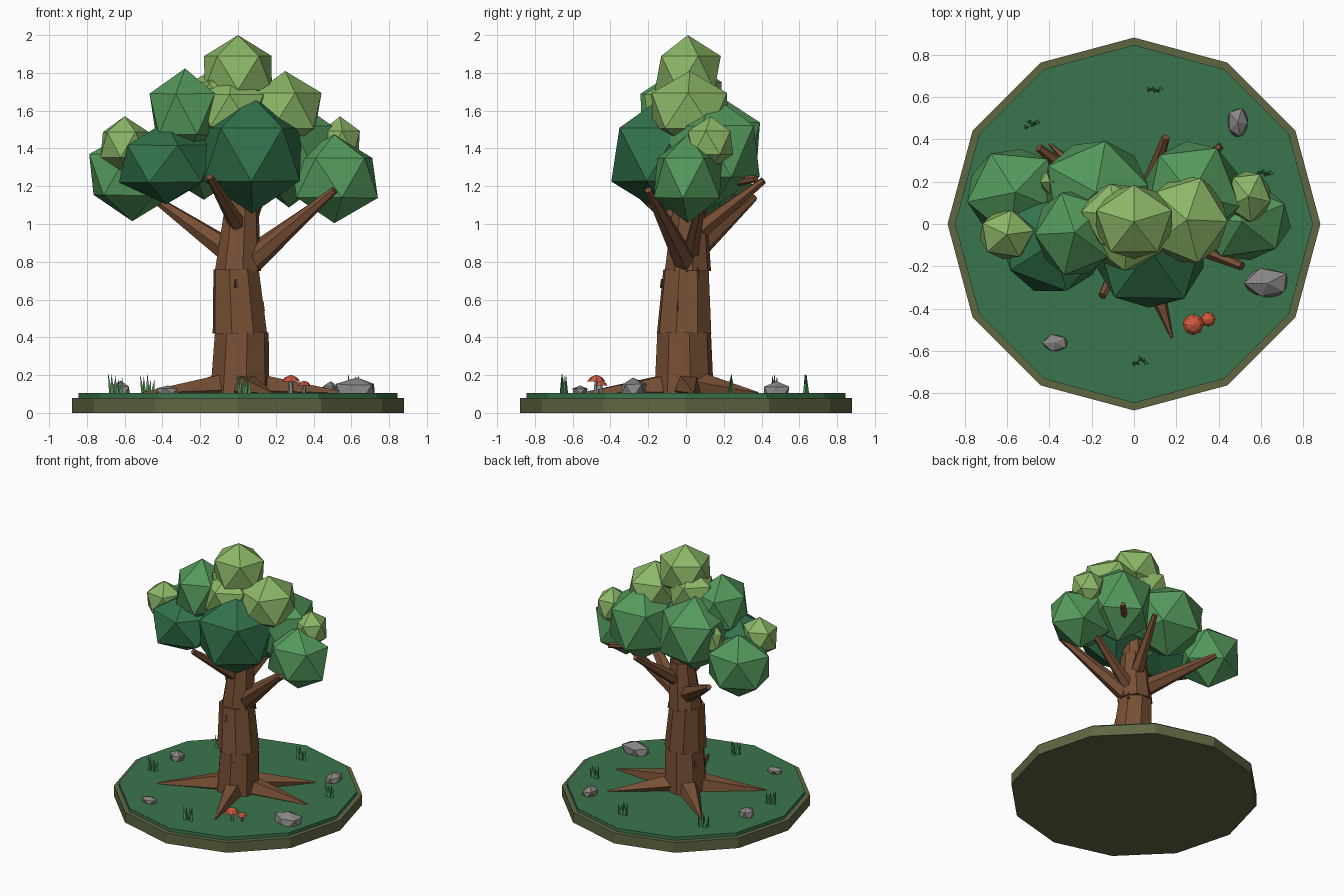
import bpy, bmesh, math, random
from mathutils import Vector, Matrix

random.seed(4)
cube = bpy.data.objects.get("Cube")
if cube:
    bpy.data.objects.remove(cube, do_unlink=True)


def material(name, r, g, b):
    """Flat material from 0-255 display values, stored linear."""
    lin = [((c / 255 + 0.055) / 1.055) ** 2.4 for c in (r, g, b)] + [1]
    m = bpy.data.materials.new(name)
    m.use_nodes = True
    m.diffuse_color = lin
    m.node_tree.nodes["Principled BSDF"].inputs["Base Color"].default_value = lin
    return m


DARK = material("dark leaf green", 50, 114, 76)
MID = material("leaf green", 84, 153, 92)
LIGHT = material("light leaf green", 140, 183, 103)
GROUND = material("ground green", 57, 117, 76)
RIM = material("olive earth", 94, 103, 66)
BARK = material("bark brown", 120, 80, 53)
NOTCH = material("dark bark", 88, 58, 40)
STONE = material("stone grey", 135, 134, 132)
CAP = material("mushroom red", 206, 88, 64)
STEM = material("mushroom stem", 134, 140, 138)


def finish(name, bm, mat):
    bmesh.ops.recalc_face_normals(bm, faces=bm.faces)
    me = bpy.data.meshes.new(name)
    bm.to_mesh(me)
    bm.free()
    me.materials.append(mat)
    ob = bpy.data.objects.new(name, me)
    bpy.context.collection.objects.link(ob)


def ring(bm, centre, r, sides, axis, turn):
    rot = Vector((0, 0, 1)).rotation_difference(Vector(axis))
    pts = []
    for i in range(sides):
        a = turn + math.tau * i / sides
        pts.append(Vector(centre) + rot @ Vector((r * math.cos(a), r * math.sin(a), 0)))
    return [bm.verts.new(p) for p in pts]


def tube(name, stations, sides, mat, axis=(0, 0, 1), turn=0.0):
    """Loft closed rings through (centre, radius) stations."""
    bm = bmesh.new()
    rings = [ring(bm, c, r, sides, axis, turn) for c, r in stations]
    for lo, hi in zip(rings, rings[1:]):
        for i in range(sides):
            j = (i + 1) % sides
            bm.faces.new((lo[i], lo[j], hi[j], hi[i]))
    bm.faces.new(rings[0][::-1])
    bm.faces.new(rings[-1])
    finish(name, bm, mat)


def limb(name, start, end, r0, r1, sides=6):
    axis = (Vector(end) - Vector(start)).normalized()
    tube(name, [(start, r0), (end, r1)], sides, BARK, axis)


def blob(name, centre, radii, mat, turn=0.0, jitter=0.0):
    """Low-poly icosahedron lump."""
    bm = bmesh.new()
    bmesh.ops.create_icosphere(bm, subdivisions=1, radius=1)
    for v in bm.verts:
        v.co *= 1 + random.uniform(-jitter, jitter)
    bm.transform(Matrix.Translation(centre) @ Matrix.Diagonal((*radii, 1))
                 @ Matrix.Rotation(turn, 4, 'Z'))
    finish(name, bm, mat)


# Island
tube("earth_base", [((0, 0, 0), .88), ((0, 0, .08), .88)], 12, RIM)
tube("grass_top", [((0, 0, .08), .845), ((0, 0, .105), .845)], 12, GROUND)

# Trunk in slightly offset segments
tube("trunk_lower", [((.01, -.01, .1), .16), ((.02, -.01, .425), .145)], 8, BARK, turn=.2)
tube("trunk_middle", [((.01, -.01, .42), .15), ((-.01, 0, .76), .125)], 8, BARK, turn=.5)
tube("trunk_upper", [((0, .01, .75), .125), ((.02, .02, 1.1), .09)], 8, BARK, turn=.2)
tube("trunk_top", [((.02, .02, 1.09), .085), ((.02, .02, 1.4), .06)], 8, BARK, turn=.5)

# Bark notches: slim wedges lying on the trunk
for i in range(9):
    a = i * 2.4 + .3
    z = .24 + .06 * i
    r = .152 - .05 * z
    x, y = r * math.cos(a) + .01, r * math.sin(a) - .01
    tube("bark_notch", [((x, y, z), .012), ((x, y, z + .05), .005)], 4, NOTCH, turn=a)

# Branches
for start, end, r in [
    ((.06, 0, .79), (.51, -.2, 1.18), .065),
    ((.04, .02, .82), (.48, .09, 1.15), .05),
    ((.02, 0, .96), (-.15, -.34, 1.25), .05),
    ((.02, .03, .93), (.15, .41, 1.23), .055),
    ((-.02, .02, .84), (-.45, .36, 1.14), .07),
]:
    limb("branch", start, end, r, .02)
limb("twig", (.28, .23, 1.22), (.41, .37, 1.24), .03, .018)

# Roots
for x, y in [(-.5, -.28), (.41, .38), (.57, .04), (.18, -.54), (-.4, .38)]:
    limb("root", (x * .12, y * .12, .14), (x, y, .105), .085, .006, 5)

# Foliage: centre, radii, colour
for i, (c, r, m) in enumerate([
    ((.075, -.12, 1.365), (.305, .31, .315), DARK),
    ((-.38, -.09, 1.32), (.275, .265, .22), DARK),
    ((-.56, .15, 1.26), (.255, .235, .24), MID),
    ((.51, .01, 1.245), (.255, .205, .235), MID),
    ((-.18, .15, 1.41), (.28, .28, .29), MID),
    ((.27, .14, 1.385), (.26, .28, .3), MID),
    ((-.28, -.04, 1.58), (.205, .23, .24), MID),
    ((0, .01, 1.8), (.21, .195, .2), LIGHT),
    ((.25, .02, 1.6), (.215, .235, .21), LIGHT),
    ((-.03, -.06, 1.6), (.2, .18, .19), LIGHT),
    ((-.08, .04, 1.67), (.19, .17, .18), LIGHT),
    ((-.6, -.05, 1.42), (.145, .13, .15), LIGHT),
    ((.54, .13, 1.43), (.12, .135, .14), LIGHT),
    ((-.38, .2, 1.43), (.07, .07, .13), LIGHT),
]):
    blob("foliage", c, r, m, turn=i * .9 + .3, jitter=.03 if m != LIGHT else 0)

# Rocks
for x, y, rx, ry, rz in [(.63, -.28, .115, .08, .08), (.49, .48, .055, .075, .05),
                         (-.37, -.56, .065, .045, .03), (-.62, .14, .06, .06, .06)]:
    blob("rock", (x, y, .115), (rx, ry, rz), STONE, turn=x * 5, jitter=.1)

# Grass tufts of tapering blades
for x, y in [(-.48, .47), (.1, .64), (.62, .24), (.03, -.65), (-.65, -.12)]:
    for i in range(5):
        bx, by = x + (i - 2) * .013, y + random.uniform(-.015, .015)
        h = random.uniform(.07, .11)
        tube("grass_blade", [((bx, by, .1), .013), ((bx + (i - 2) * .006, by, .1 + h), .001)],
             3, MID, turn=i)

# Mushrooms
for x, y, z, r in [(.28, -.475, .165, .05), (.35, -.45, .145, .035)]:
    tube("mushroom_stem", [((x, y, .1), r * .3), ((x, y, z + .005), r * .22)], 6, STEM)
    tube("mushroom_cap", [((x, y, z), r), ((x, y, z + r * .45), r * .65),
                          ((x, y, z + r * .7), r * .12)], 8, CAP)
